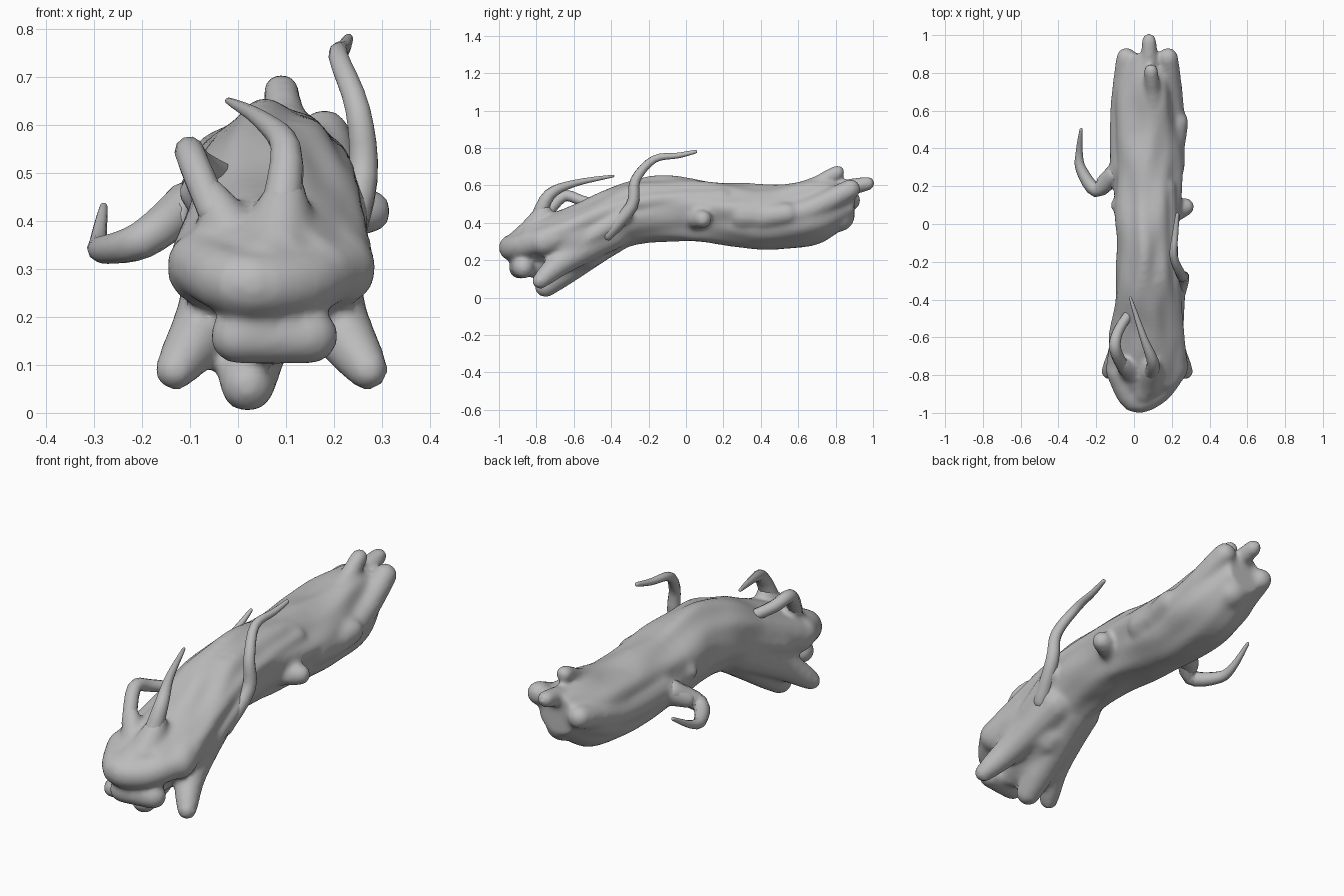
import bpy, bmesh, math
from mathutils import Vector, noise

cube = bpy.data.objects.get("Cube")
if cube:
    bpy.data.objects.remove(cube)

bark = bpy.data.materials.new("grey bark")
bark.use_nodes = True
grey = (0.5, 0.5, 0.5, 1)
bark.diffuse_color = grey
bark.node_tree.nodes["Principled BSDF"].inputs["Base Color"].default_value = grey

AXIS = 0.07  # the log lies slightly left of the middle


def spline(keys, steps):
    """Smooth interpolation through a list of vectors."""
    keys = [Vector(key) for key in keys]
    padded = [keys[0]] + keys + [keys[-1]]
    result = []
    for before, start, end, after in zip(padded, keys, keys[1:], padded[3:]):
        leave, arrive = (end - before) / 2, (after - start) / 2
        for step in range(steps):
            t = step / steps
            ease = t * t * (3 - 2 * t)
            result.append(start.lerp(end, ease)
                          + leave * t * (1 - t) ** 2 - arrive * t * t * (1 - t))
    return result + [keys[-1]]


def angles(count):
    return [math.tau * index / count for index in range(count)]


def loft(bm, rings):
    """Skin a row of rings and close both ends."""
    loops = [[bm.verts.new(point) for point in ring] for ring in rings]
    for near, far in zip(loops, loops[1:]):
        for index in range(len(near)):
            bm.faces.new((near[index - 1], near[index], far[index], far[index - 1]))
    bm.faces.new(loops[0])
    bm.faces.new(loops[-1])


def limb(bm, thick, thin, *keys, sides=12):
    """Round limb through the keys, tapering evenly, with domed ends."""
    path = spline(keys, 4)
    last = len(path) - 1
    dome = [math.radians(angle) for angle in (25, 50, 75)]
    rings = []
    across = None
    for index, centre in enumerate(path):
        along = (path[min(index + 1, last)] - path[max(index - 1, 0)]).normalized()
        across = across or along.orthogonal()
        across = (across - along * across.dot(along)).normalized()
        other = along.cross(across)
        radius = thick + (thin - thick) * index / last
        tilts = [0]
        if index == 0:
            tilts = [-angle for angle in reversed(dome)] + tilts
        elif index == last:
            tilts = tilts + dome
        for tilt in tilts:
            middle = centre + along * radius * math.sin(tilt)
            reach = radius * math.cos(tilt)
            rings.append([middle + (across * math.cos(a) + other * math.sin(a)) * reach
                          for a in angles(sides)])
    loft(bm, rings)


def finish(bm, name):
    bmesh.ops.recalc_face_normals(bm, faces=bm.faces)
    for face in bm.faces:
        face.smooth = True
    mesh = bpy.data.meshes.new(name)
    bm.to_mesh(mesh)
    bm.free()
    mesh.materials.append(bark)
    ob = bpy.data.objects.new(name, mesh)
    bpy.context.collection.objects.link(ob)
    return ob


def trunk(bm):
    """Bent core with worn hollows: each key is y, height, half width, half depth."""
    keys = [(-0.87, 0.29, 0.16, 0.09), (-0.6, 0.33, 0.19, 0.17), (-0.2, 0.47, 0.16, 0.17),
            (0.4, 0.43, 0.18, 0.17), (0.7, 0.46, 0.17, 0.17), (0.9, 0.51, 0.1, 0.1)]
    rings = []
    for y, height, width, depth in spline(keys, 10):
        ring = []
        for a in angles(48):
            x, z = math.cos(a), math.sin(a)
            swell = 1 + noise.noise(Vector((2 * x, 4 * y, 2 * z))) / 8
            swell += math.sin(5 * a + 4 * y) / 40
            ring.append((AXIS + width * swell * x, y, height + depth * swell * z))
        rings.append(ring)
    loft(bm, rings)


bm = bmesh.new()
trunk(bm)

# Overhanging brow, its cheeks, and the lip and jaw at the root end
limb(bm, 0.07, 0.07, (-0.08, -0.78, 0.31), (0, -0.93, 0.27), (0.12, -0.89, 0.27), (0.2, -0.79, 0.3))
for side in (-1, 1):
    limb(bm, 0.08, 0.1, (AXIS + side * 0.14, -0.76, 0.3), (AXIS + side * 0.08, -0.5, 0.4))
limb(bm, 0.09, 0.1, (0.05, -0.87, 0.29), (AXIS, -0.6, 0.38))
limb(bm, 0.06, 0.06, (0, -0.89, 0.16), (0.15, -0.87, 0.16))
limb(bm, 0.14, 0.08, (AXIS, -0.55, 0.28), (AXIS, -0.8, 0.18))

# Root toes: a splayed pair and a middle one
for side in (-1, 1):
    limb(bm, 0.1, 0.045, (AXIS + side * 0.07, -0.4, 0.35),
         (AXIS + side * 0.13, -0.65, 0.2), (AXIS + side * 0.2, -0.78, 0.09))
limb(bm, 0.11, 0.06, (0.05, -0.4, 0.34), (0.02, -0.75, 0.06))

# Strands running along the log, ending as broken tips
limb(bm, 0.04, 0.04, (0.12, -0.3, 0.57), (0.11, 0.5, 0.56), (0.09, 0.81, 0.67))
limb(bm, 0.06, 0.04, (0.08, 0.6, 0.53), (0.08, 0.97, 0.61))
limb(bm, 0.09, 0.08, (0.09, 0.4, 0.36), (0.09, 0.82, 0.43))
for side in (-1, 1):
    limb(bm, 0.08, 0.055, (AXIS + side * 0.12, 0.3, 0.44),
         (AXIS + side * 0.13, 0.6, 0.45), (AXIS + side * 0.11, 0.88, 0.55 + side * 0.03))
limb(bm, 0.05, 0.04, (0.23, -0.7, 0.34), (0.2, -0.3, 0.5), (0.18, 0.2, 0.54))

# Cut knots and a swollen burl on the flanks
limb(bm, 0.06, 0.05, (0.18, 0.05, 0.42), (0.27, 0.09, 0.42))
limb(bm, 0.06, 0.045, (0, 0.1, 0.46), (-0.08, 0.1, 0.46))
limb(bm, 0.07, 0.06, (0.2, 0.4, 0.43), (0.23, 0.54, 0.45))

# Thick collars where branches leave the log
limb(bm, 0.07, 0.035, (0.19, -0.65, 0.24), (0.24, -0.32, 0.44))
limb(bm, 0.08, 0.045, (0, 0.33, 0.47), (-0.16, 0.22, 0.39))
limb(bm, 0.09, 0.045, (0.08, -0.83, 0.33), (0.1, -0.76, 0.46))
limb(bm, 0.07, 0.035, (0, -0.8, 0.34), (-0.06, -0.74, 0.46))

# Fuse the log into one worn surface
log = finish(bm, "fallen_log")
fuse = log.modifiers.new("fuse", 'REMESH')
fuse.mode = 'VOXEL'
fuse.voxel_size = 0.012
fuse.use_smooth_shade = True
relax = log.modifiers.new("relax", 'SMOOTH')
relax.iterations = 12


def branch(name, thick, thin, *keys):
    bm = bmesh.new()
    limb(bm, thick, thin, *keys, sides=10)
    finish(bm, name)


# Slender branches
branch("tall_side_branch", 0.038, 0.01, (0.22, -0.42, 0.34), (0.26, -0.29, 0.49),
       (0.25, -0.27, 0.63), (0.21, -0.17, 0.74), (0.22, -0.04, 0.76), (0.23, 0.05, 0.78))
branch("curled_side_branch", 0.05, 0.008, (-0.11, 0.26, 0.43), (-0.2, 0.18, 0.36),
       (-0.28, 0.29, 0.34), (-0.29, 0.38, 0.36), (-0.28, 0.5, 0.43))
branch("front_top_branch", 0.045, 0.007, (0.09, -0.79, 0.42), (0.1, -0.73, 0.55),
       (0.05, -0.6, 0.61), (-0.02, -0.39, 0.65))
branch("looped_branch", 0.035, 0.025, (-0.05, -0.77, 0.42), (-0.1, -0.66, 0.54),
       (-0.08, -0.56, 0.52), (0, -0.44, 0.48))
